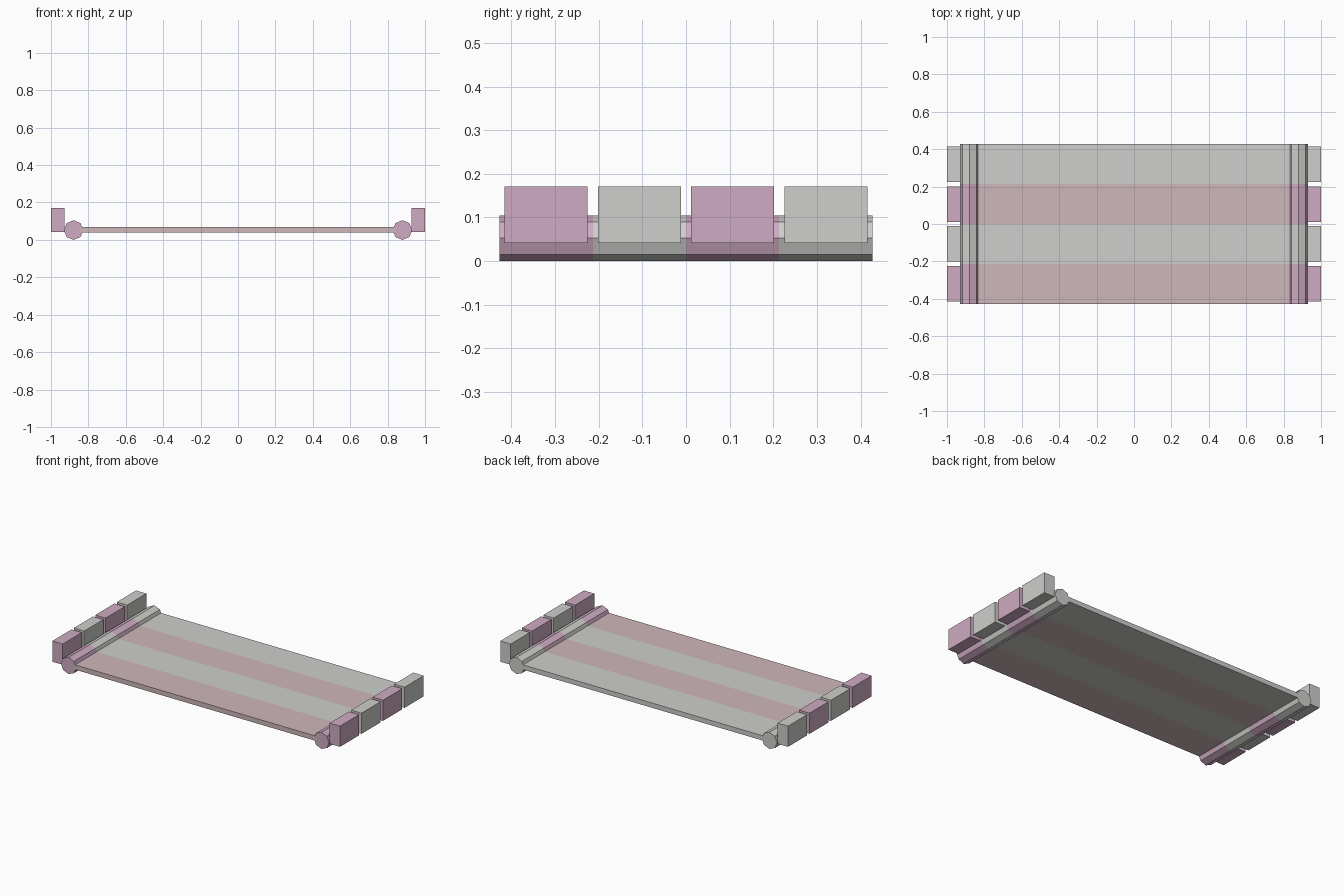
import bpy, bmesh, math
from mathutils import Matrix, Vector

cube = bpy.data.objects.get("Cube")
if cube:
    bpy.data.objects.remove(cube)

HALF_DEPTH = 0.427
BANDS = 4
BAND = 2 * HALF_DEPTH / BANDS


def material(name, rgb):
    m = bpy.data.materials.new(name)
    m.use_nodes = True
    m.diffuse_color = (*rgb, 1)
    bsdf = m.node_tree.nodes["Principled BSDF"]
    bsdf.inputs["Base Color"].default_value = (*rgb, 1)
    bsdf.inputs["Roughness"].default_value = 0.8
    return m


grey = material("pale grey", (0.62, 0.625, 0.605))
pink = material("mauve pink", (0.62, 0.41, 0.54))
rose = material("dusty rose", (0.62, 0.475, 0.495))


def finish(name, bm, mats):
    """Colour the faces by the band they lie in and make the object."""
    bmesh.ops.recalc_face_normals(bm, faces=bm.faces)
    for f in bm.faces:
        y = f.calc_center_median().y
        band = min(BANDS - 1, max(0, int((y + HALF_DEPTH) / BAND)))
        f.material_index = band % 2
    me = bpy.data.meshes.new(name)
    bm.to_mesh(me)
    bm.free()
    for m in mats:
        me.materials.append(m)
    ob = bpy.data.objects.new(name, me)
    bpy.context.collection.objects.link(ob)
    return ob


def box(bm, centre, size):
    mat = Matrix.Translation(centre) @ Matrix.Diagonal((*size, 1))
    bmesh.ops.create_cube(bm, size=1, matrix=mat)


def cut_bands(bm):
    """Cut the mesh across y at the band borders."""
    for i in range(1, BANDS):
        geom = bm.verts[:] + bm.edges[:] + bm.faces[:]
        bmesh.ops.bisect_plane(bm, geom=geom, plane_no=Vector((0, 1, 0)),
                               plane_co=Vector((0, i * BAND - HALF_DEPTH, 0)))


# Striped deck
bm = bmesh.new()
box(bm, (0, 0, 0.055), (1.69, 2 * HALF_DEPTH, 0.03))
cut_bands(bm)
finish("deck", bm, (grey, rose)[::-1])

for side, label in ((-1, "right"), (1, "left")):
    # Octagonal rail along the end of the deck
    bm = bmesh.new()
    place = Matrix.Translation((side * 0.879, 0, 0.0525)) @ Matrix.Rotation(math.pi / 2, 4, 'X')
    bmesh.ops.create_cone(bm, cap_ends=True, segments=8, radius1=0.0525, radius2=0.0525,
                          depth=2 * HALF_DEPTH, matrix=place)
    cut_bands(bm)
    finish(label + "_rail", bm, (pink, grey))

    # Row of end blocks, one per band
    for i in range(BANDS):
        bm = bmesh.new()
        y = (i + 0.5) * BAND - HALF_DEPTH
        box(bm, (side * 0.964, y, 0.106), (0.072, 0.19, 0.13))
        finish(f"{label}_block_{i + 1}", bm, (pink, grey))
